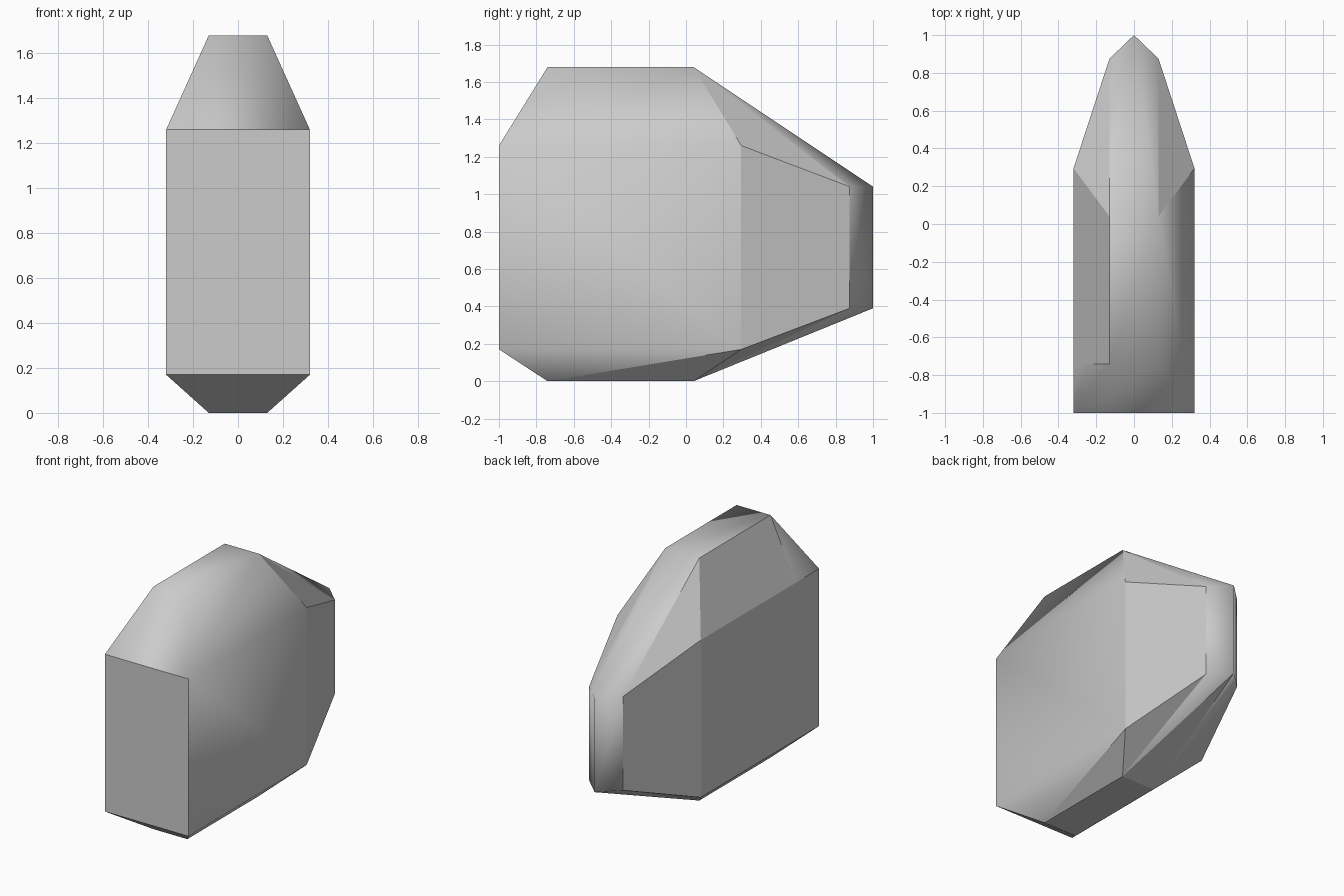
import bpy, bmesh

if "Cube" in bpy.data.objects:
    bpy.data.objects.remove(bpy.data.objects["Cube"])

# Grey material
grey = bpy.data.materials.new("plain grey")
grey.diffuse_color = (0.6, 0.6, 0.6, 1)
grey.use_nodes = True
grey.node_tree.nodes["Principled BSDF"].inputs["Base Color"].default_value = grey.diffuse_color

# Corner points of one half: capitals are upper, lower case are lower
HALF = {
    "C": (0.32, -1.0, 1.26), "c": (0.32, -1.0, 0.17),     # front plate
    "D": (0.32, 0.295, 1.26), "d": (0.32, 0.295, 0.17),   # shoulder
    "B": (0.13, -0.74, 1.68), "b": (0.13, -0.74, 0.0),    # ridge, front end
    "A": (0.13, 0.04, 1.68), "a": (0.13, 0.04, 0.0),      # ridge, rear end
    "E": (0.13, 0.875, 1.04), "e": (0.13, 0.875, 0.39),   # tail corner
}

bm = bmesh.new()
verts = {}
for name, (x, y, z) in HALF.items():
    for side, s in (("R", 1), ("L", -1)):
        verts[name + side] = bm.verts.new((s * x, y, z))
verts["N"] = bm.verts.new((0, 1, 1.04))
verts["n"] = bm.verts.new((0, 1, 0.39))
verts["FL"] = bm.verts.new((-0.32, -0.74, 1.26))  # corner of left sloped panel


def face(names, smooth=False):
    f = bm.faces.new([verts[n] for n in names.split()])
    f.smooth = smooth


def side_face(letters, side, smooth=False):
    face(" ".join(c if c in "Nn" else c + side for c in letters), smooth)


# Front plate, top, underside and the sloped front faces
face("CL cL cR CR")
face("CL CR BR BL", True)
face("cL cR bR bL")
face("BL BR AR AL", True)
face("bL bR aR aL")

# Rear roof and rear underside
face("AL AR N", True)
face("aL aR n")

# Tail faces on both sides
for s in "RL":
    side_face("DdeE", s)         # flat rear panel
    side_face("DAE", s)          # upper rear corner
    side_face("dae", s)          # lower rear corner
    side_face("AEN", s, True)    # roof edge
    side_face("aen", s, True)    # underside edge
    side_face("EenN", s, True)   # nose of the tail
    side_face("cdb", s, s == "R")
    side_face("dab", s)

# Right side is one smooth shell, left side has a flat sloped panel
side_face("CcdD", "R", True)
side_face("CDAB", "R", True)
side_face("CcdDF", "L")
side_face("FDAB", "L")
side_face("CFB", "L", True)

bmesh.ops.recalc_face_normals(bm, faces=bm.faces)
mesh = bpy.data.meshes.new("faceted_body")
bm.to_mesh(mesh)
bm.free()
mesh.materials.append(grey)
body = bpy.data.objects.new("faceted_body", mesh)
bpy.context.collection.objects.link(body)
